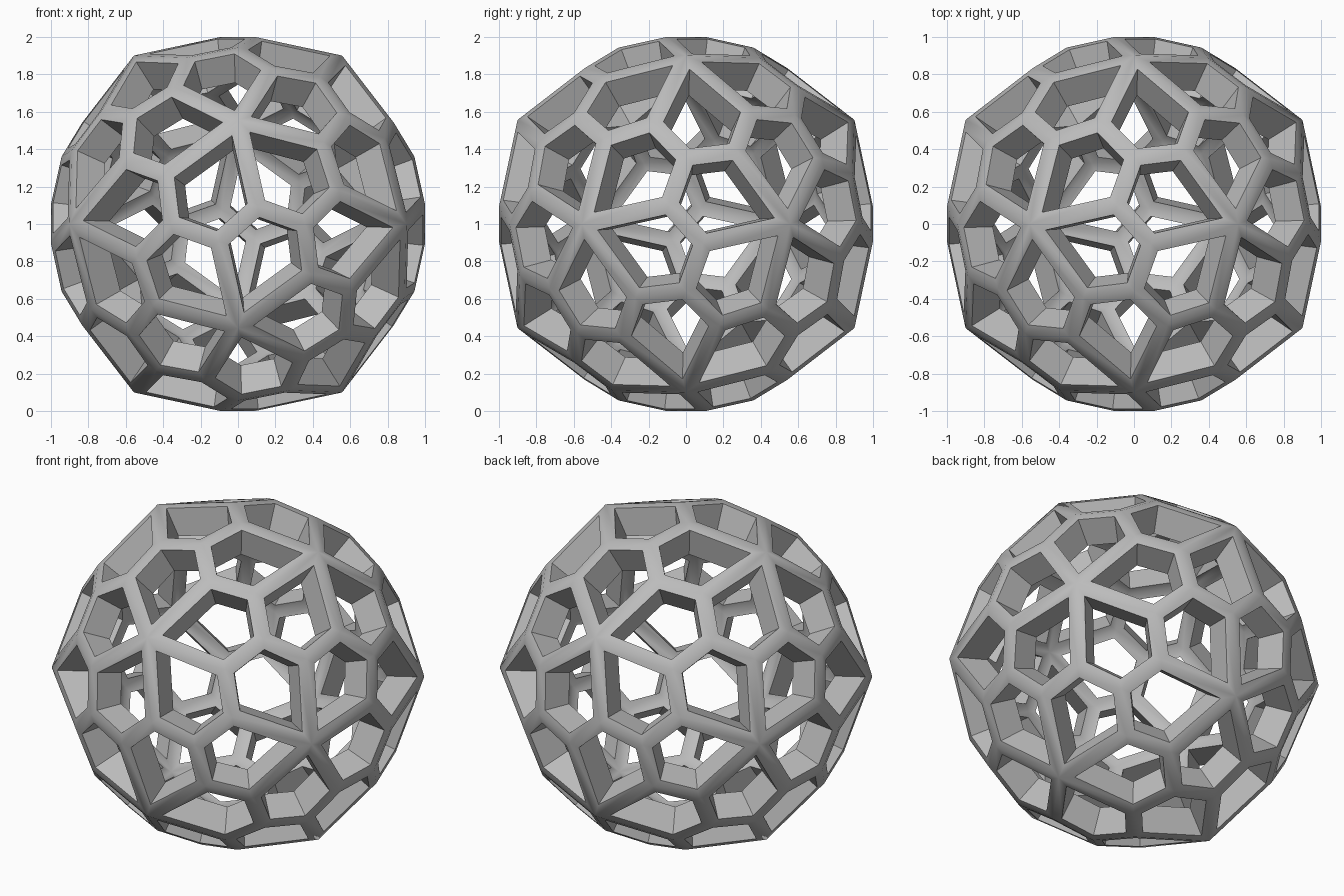
import bpy, bmesh
from math import atan2, asin, cos, radians, sqrt
from itertools import combinations
from mathutils import Vector, Matrix

if "Cube" in bpy.data.objects:
    bpy.data.objects.remove(bpy.data.objects["Cube"], do_unlink=True)

STRUT_HALF_WIDTH = 0.05
INNER_SCALE = 0.83
PHI = (1 + sqrt(5)) / 2
CIRCUMRADIUS = 2.15583737   # snub dodecahedron with unit edges


def orbit(start, turns):
    """All positions of a point under the rotation group."""
    points = [start]
    for p in points:
        for turn in turns:
            q = turn @ p
            if all((q - r).length > 0.001 for r in points):
                points.append(q)
    return points


def snub_points():
    """Unit normals of the sixty pentagons."""
    five = Vector((0, PHI, 1)).normalized()
    three = Vector((PHI, 2 * PHI + 1, 0)).normalized()
    side = five.cross(three)
    c5 = cos(asin(0.85065081 / CIRCUMRADIUS))
    c3 = cos(asin(1 / sqrt(3) / CIRCUMRADIUS))
    k = five.dot(three)
    a = (c5 - k * c3) / (1 - k * k)
    b = (c3 - k * c5) / (1 - k * k)
    flat = five * a + three * b
    start = flat + side.normalized() * sqrt(1 - flat.length_squared)
    turns = [Matrix(((0, 1, 0), (0, 0, 1), (1, 0, 0))),
             Matrix.Rotation(radians(180), 3, 'Z'),
             Matrix.Rotation(radians(72), 3, five)]
    return orbit(start, turns), [v / c5 for v in orbit(five, turns)]


def pentagon_shell():
    """Closed shell of sixty irregular pentagons."""
    normals, corners = snub_points()
    edge = 1.02 / CIRCUMRADIUS
    near = {i: {j for j, q in enumerate(normals) if j > i and (q - p).length < edge}
            for i, p in enumerate(normals)}
    for i in near:
        for j, k in combinations(sorted(near[i]), 2):
            if k in near[j]:
                p, q, r = normals[i], normals[j], normals[k]
                n = (q - p).cross(r - p).normalized()
                corners.append(n / n.dot(p))
    # fix the handedness of the twist
    top = max(corners, key=lambda v: v.z)
    if top.x * top.y > 0:
        for v in normals + corners:
            v.y = -v.y
    size = max(v.z for v in corners)
    bm = bmesh.new()
    verts = [bm.verts.new(v / size) for v in corners]
    for n in normals:
        t = n.orthogonal().normalized()
        s = n.cross(t)
        ring = [v for v in verts if v.co.dot(n) * size > 0.999]
        ring.sort(key=lambda v: atan2(v.co.dot(s), v.co.dot(t)))
        bm.faces.new(ring)
    bm.normal_update()
    return bm


# Open each pentagon, leaving a lattice of struts
bm = pentagon_shell()
panes = list(bm.faces)
bmesh.ops.inset_individual(bm, faces=panes, thickness=STRUT_HALF_WIDTH,
                           use_even_offset=True)
bmesh.ops.delete(bm, geom=panes, context='FACES')

# Inner skin and the walls of the openings
outer_faces = list(bm.faces)
rims = [(e.link_loops[0].vert, e.link_loops[0].link_loop_next.vert)
        for e in bm.edges if e.is_boundary]
inner = {v: bm.verts.new(v.co * INNER_SCALE) for v in list(bm.verts)}
for f in outer_faces:
    bm.faces.new([inner[v] for v in reversed(f.verts)])
for a, b in rims:
    bm.faces.new((b, a, inner[a], inner[b]))
bmesh.ops.translate(bm, verts=bm.verts, vec=(0, 0, 1))
bm.normal_update()

mesh = bpy.data.meshes.new("lattice_ball")
bm.to_mesh(mesh)
bm.free()
ball = bpy.data.objects.new("lattice_ball", mesh)
bpy.context.collection.objects.link(ball)

# Plain grey finish
grey = bpy.data.materials.new("plain_grey")
grey.use_nodes = True
grey.diffuse_color = (0.5, 0.5, 0.5, 1)
grey.node_tree.nodes["Principled BSDF"].inputs["Base Color"].default_value = (0.5, 0.5, 0.5, 1)
mesh.materials.append(grey)

# Soft struts with crisp rims
bpy.ops.object.select_all(action='DESELECT')
ball.select_set(True)
bpy.context.view_layer.objects.active = ball
bpy.ops.object.shade_smooth_by_angle(angle=radians(30))
